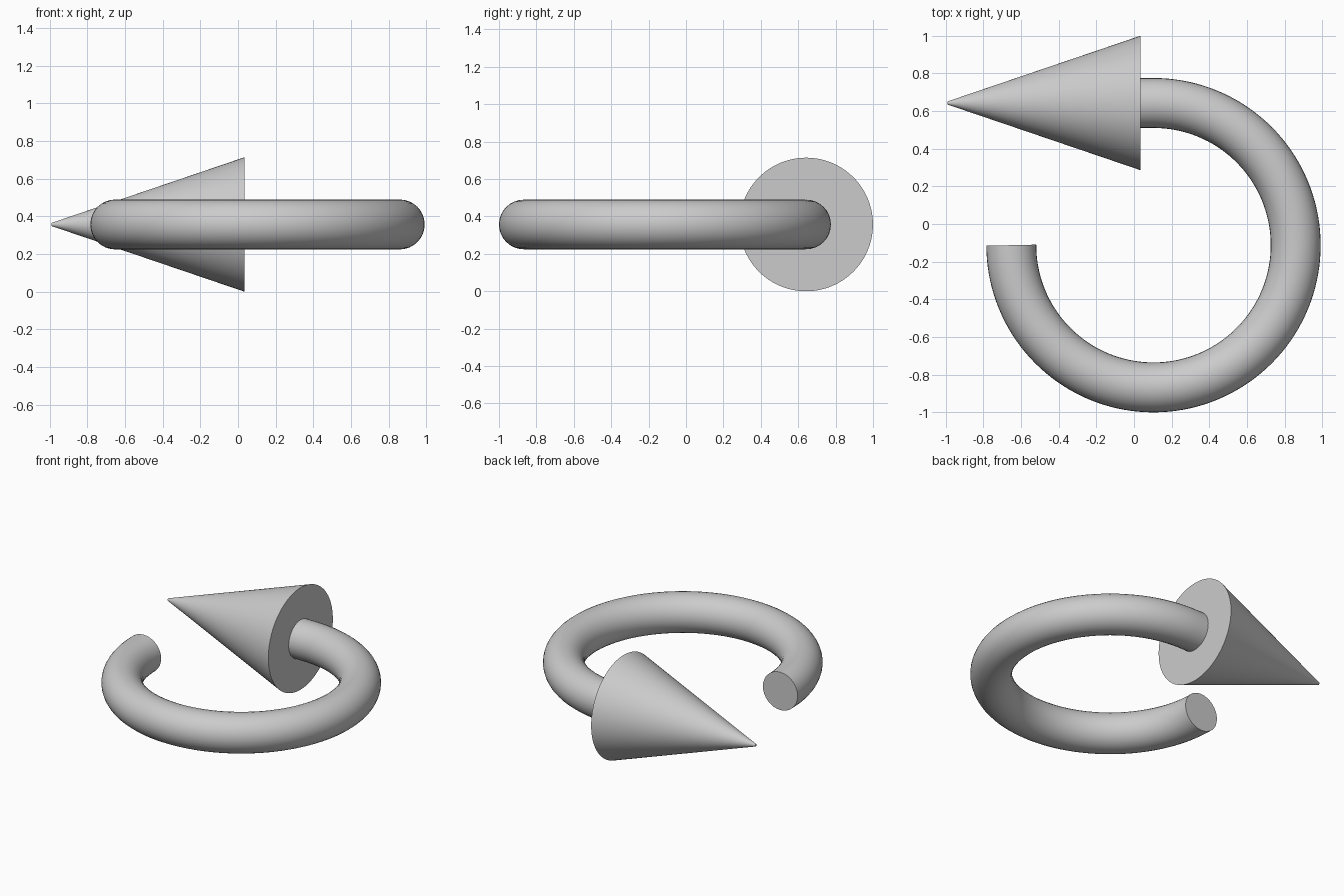
import bpy, math

if "Cube" in bpy.data.objects:
    bpy.data.objects.remove(bpy.data.objects["Cube"])

CX, CY, Z = 0.1035, -0.1125, 0.357   # centre of the ring
R, TUBE = 0.755, 0.1325              # ring radius, tube radius
BASE_X, TIP_X, CONE_R = 0.035, -0.991, 0.357


def smooth(obj):
    bpy.ops.object.select_all(action='DESELECT')
    obj.select_set(True)
    bpy.context.view_layer.objects.active = obj
    bpy.ops.object.shade_smooth_by_angle(angle=math.radians(30))


# Curved shaft: three-quarter arc, then a short straight run into the head
STEPS = 108
pts = []
for i in range(STEPS + 1):
    a = math.radians(-180 + 270 * i / STEPS)
    pts.append((CX + R * math.cos(a), CY + R * math.sin(a), Z))
pts.append((BASE_X - 0.01, CY + R, Z))

curve = bpy.data.curves.new("curved_shaft", 'CURVE')
curve.dimensions = '3D'
curve.bevel_depth = TUBE
curve.bevel_resolution = 14
curve.use_fill_caps = True
spline = curve.splines.new('POLY')
spline.points.add(len(pts) - 1)
for point, co in zip(spline.points, pts):
    point.co = (*co, 1)
shaft = bpy.data.objects.new("curved_shaft", curve)
bpy.context.collection.objects.link(shaft)
shaft.select_set(True)
bpy.context.view_layer.objects.active = shaft
bpy.ops.object.convert(target='MESH')
shaft = bpy.context.view_layer.objects.active
shaft.name = "curved_shaft"
smooth(shaft)

# Arrow head: cone pointing to -x with a slightly blunt tip
bpy.ops.mesh.primitive_cone_add(
    vertices=96, radius1=CONE_R, radius2=0.008, depth=BASE_X - TIP_X,
    location=((BASE_X + TIP_X) / 2, CY + R, Z),
    rotation=(0, -math.pi / 2, 0))
head = bpy.context.object
head.name = "arrow_head"
smooth(head)
